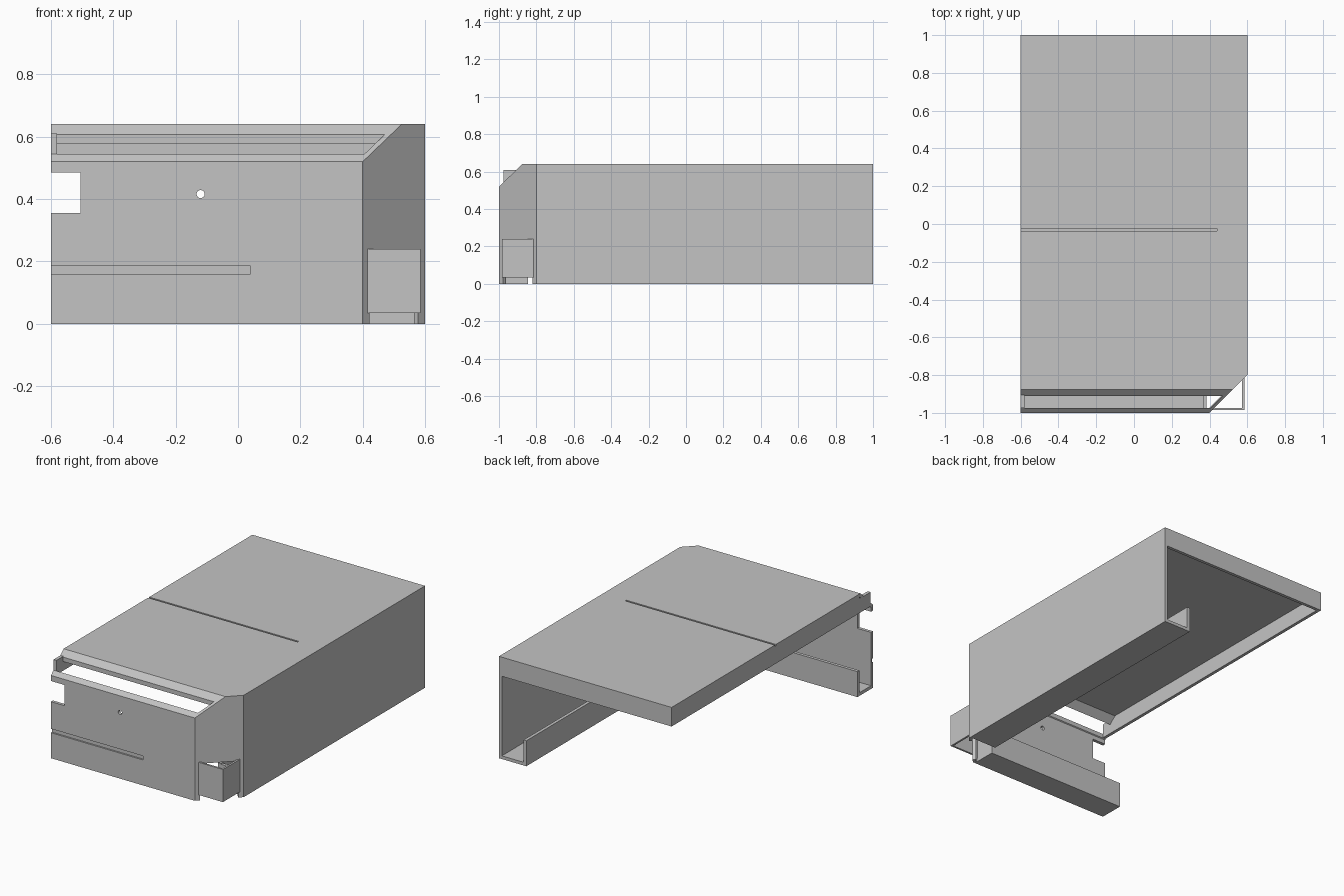
import bpy, bmesh
from mathutils import Vector

cube = bpy.data.objects.get("Cube")
if cube:
    bpy.data.objects.remove(cube, do_unlink=True)

T = 0.02  # sheet thickness

grey = bpy.data.materials.new("sheet_grey")
grey.use_nodes = True
colour = (0.55, 0.55, 0.55, 1)
grey.diffuse_color = colour
grey.node_tree.nodes["Principled BSDF"].inputs["Base Color"].default_value = colour


def prism(name, points, push):
    """Flat polygon extruded along the vector push."""
    bm = bmesh.new()
    face = bm.faces.new([bm.verts.new(p) for p in points])
    extruded = bmesh.ops.extrude_face_region(bm, geom=[face], use_keep_orig=True)
    moved = [v for v in extruded["geom"] if isinstance(v, bmesh.types.BMVert)]
    bmesh.ops.translate(bm, verts=moved, vec=Vector(push))
    bmesh.ops.recalc_face_normals(bm, faces=bm.faces)
    mesh = bpy.data.meshes.new(name)
    bm.to_mesh(mesh)
    bm.free()
    mesh.materials.append(grey)
    obj = bpy.data.objects.new(name, mesh)
    bpy.context.collection.objects.link(obj)
    return obj


def side_profile(name, yz, x0, x1):
    return prism(name, [(x0, y, z) for y, z in yz], (x1 - x0, 0, 0))


def front_profile(name, xz, y0, y1):
    return prism(name, [(x, y0, z) for x, z in xz], (0, y1 - y0, 0))


def plan(name, xy, z0, z1):
    return prism(name, [(x, y, z0) for x, y in xy], (0, 0, z1 - z0))


def rect(a0, a1, b0, b1):
    return [(a0, b0), (a1, b0), (a1, b1), (a0, b1)]


def cut(target, cutter):
    cutter.hide_render = True
    mod = target.modifiers.new("cut", "BOOLEAN")
    mod.operation = "DIFFERENCE"
    mod.solver = "EXACT"
    mod.object = cutter
    bpy.context.view_layer.objects.active = target
    bpy.ops.object.modifier_apply(modifier=mod.name)
    bpy.data.objects.remove(cutter, do_unlink=True)


# Folded cover: front wall, slope, top and back flange
cover = side_profile("folded_cover", [
    (-1, 0), (-1, 0.52), (-0.875, 0.64), (1, 0.64), (1, 0.52),
    (1 - T, 0.52), (1 - T, 0.62), (-0.867, 0.62), (-0.98, 0.512), (-0.98, 0)],
    -0.6, 0.58)

# Corner chamfer, slope slot, edge notch and the two grooves
cut(cover, plan("corner_cutter", [(0.3, -1.1), (0.7, -0.7), (0.7, -1.1)], -0.1, 0.8))
cut(cover, plan("slot_cutter", [(-0.7, -0.91), (0.47, -0.91), (0.405, -0.975), (-0.7, -0.975)], 0.45, 0.75))
cut(cover, front_profile("notch_cutter", rect(-0.7, -0.505, 0.355, 0.485), -1.1, -0.95))
cut(cover, front_profile("groove_cutter", rect(-0.7, 0.04, 0.16, 0.185), -1.1, -0.99))
cut(cover, plan("top_groove_cutter", rect(-0.7, 0.44, -0.036, -0.025), 0.63, 0.7))

# Round hole in the front wall
bpy.ops.mesh.primitive_cylinder_add(vertices=16, radius=0.013, depth=0.2,
                                    location=(-0.12, -1, 0.416), rotation=(1.5708, 0, 0))
hole = bpy.context.object
hole.data.materials.append(grey)
cut(cover, hole)

# Long side wall with mitred front end
plan("side_wall", [(0.58, -0.82), (0.6, -0.8), (0.6, 1), (0.58, 1)], 0, 0.64)

# Diagonal corner panel with an opening at its foot
panel = [(0.4, 0), (0.4, 0.52), (0.525, 0.64), (0.6, 0.64), (0.6, 0),
         (0.578, 0), (0.578, 0.23), (0.422, 0.23), (0.422, 0)]
prism("corner_panel", [(x, x - 1.4, z) for x, z in panel], (-0.014, 0.014, 0))

# Flange on the open side
side_profile("side_flange", [(-0.975, 0.52), (-0.975, 0.61), (-0.875, 0.61), (-0.86, 0.62),
                             (1 - T, 0.62), (1 - T, 0.52)], -0.6, -0.6 + T)

# Bottom channels with upright lips and end caps
side_profile("front_channel", [(-0.98, 0), (-0.845, 0), (-0.845, 0.16), (-0.865, 0.16),
                               (-0.865, T), (-0.98, T)], -0.6, 0.385)
side_profile("front_channel_cap", rect(-0.975, -0.865, T, 0.155), 0.365, 0.385)
front_profile("side_channel", [(0.58, 0), (0.41, 0), (0.41, 0.16), (0.43, 0.16),
                               (0.43, T), (0.58, T)], -0.785, 1)
front_profile("side_channel_cap", rect(0.43, 0.575, T, 0.155), -0.785, -0.765)

# Square guard around the corner opening
plan("corner_guard", [(0.415, -0.985), (0.585, -0.985), (0.585, -0.815),
                      (0.573, -0.827), (0.573, -0.973), (0.427, -0.973)], 0.035, 0.24)
